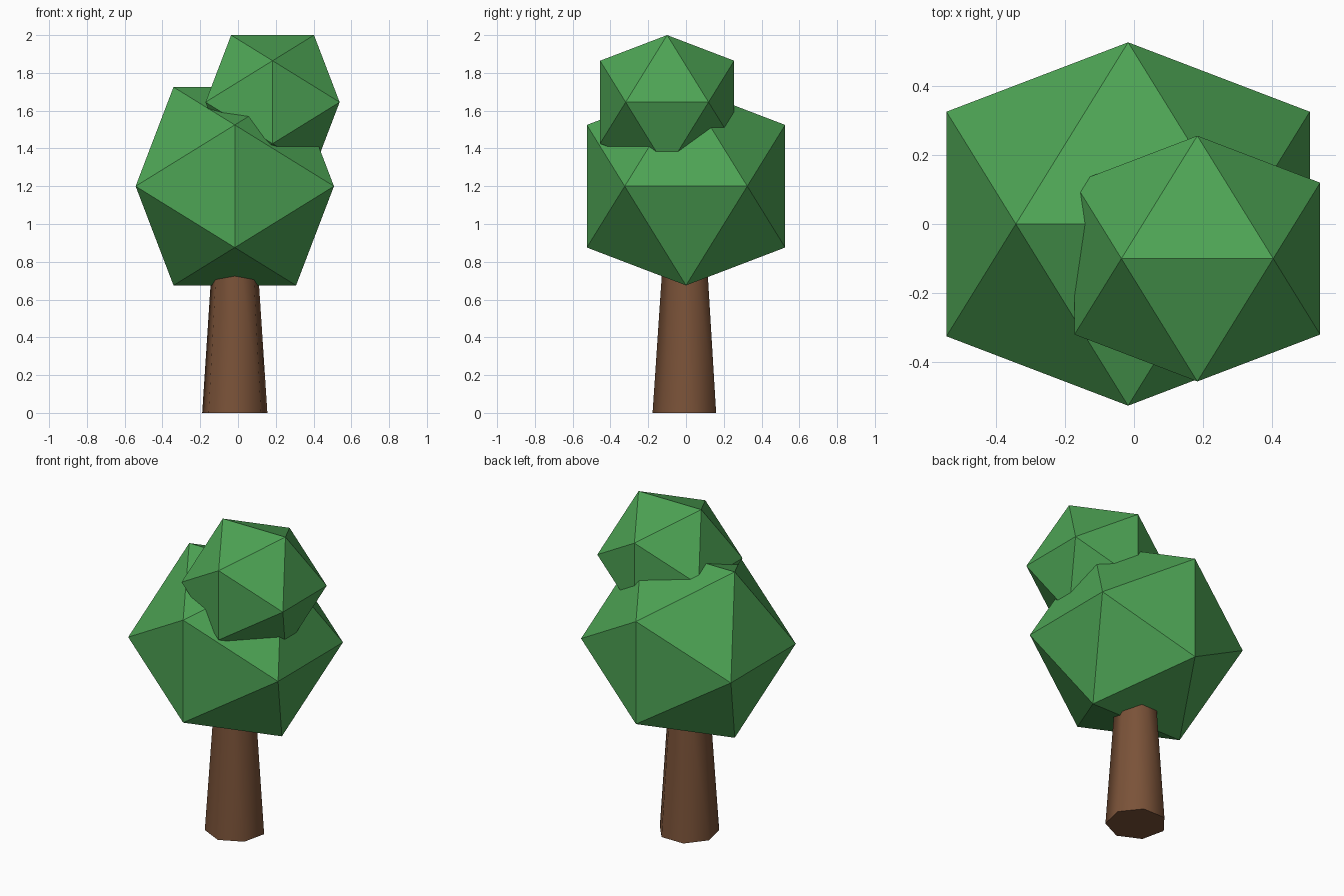
import bpy, bmesh, math
from mathutils import Vector

if "Cube" in bpy.data.objects:
    bpy.data.objects.remove(bpy.data.objects["Cube"])


def material(name, rgb):
    m = bpy.data.materials.new(name)
    m.diffuse_color = (*rgb, 1)
    m.use_nodes = True
    m.node_tree.nodes["Principled BSDF"].inputs["Base Color"].default_value = m.diffuse_color
    return m


leaf = material("leaf green", (0.075, 0.37, 0.09))
bark = material("bark brown", (0.195, 0.085, 0.04))
PHI = (1 + math.sqrt(5)) / 2


# Axis-aligned icosahedron; half is the half extent on every axis
def foliage(name, centre, half):
    s = half / PHI
    bm = bmesh.new()
    for a in (-1, 1):
        for b in (-1, 1):
            for co in ((a * s, 0, b * half), (a * half, b * s, 0), (0, a * half, b * s)):
                bm.verts.new(Vector(co) + Vector(centre))
    bmesh.ops.convex_hull(bm, input=bm.verts)
    bmesh.ops.recalc_face_normals(bm, faces=bm.faces)
    mesh = bpy.data.meshes.new(name)
    bm.to_mesh(mesh)
    bm.free()
    mesh.materials.append(leaf)
    obj = bpy.data.objects.new(name, mesh)
    bpy.context.collection.objects.link(obj)


foliage("large_foliage", (-0.017, 0, 1.2), 0.525)
foliage("small_foliage", (0.183, -0.1, 1.645), 0.355)

# Seven-sided tapered trunk with one corner to the front
bpy.ops.mesh.primitive_cone_add(vertices=7, radius1=0.177, radius2=0.11, depth=1.0,
                                location=(-0.017, 0, 0.5), rotation=(0, 0, math.pi))
trunk = bpy.context.object
trunk.name = "trunk"
trunk.data.materials.append(bark)
bpy.ops.object.shade_smooth_by_angle(angle=math.radians(60))
